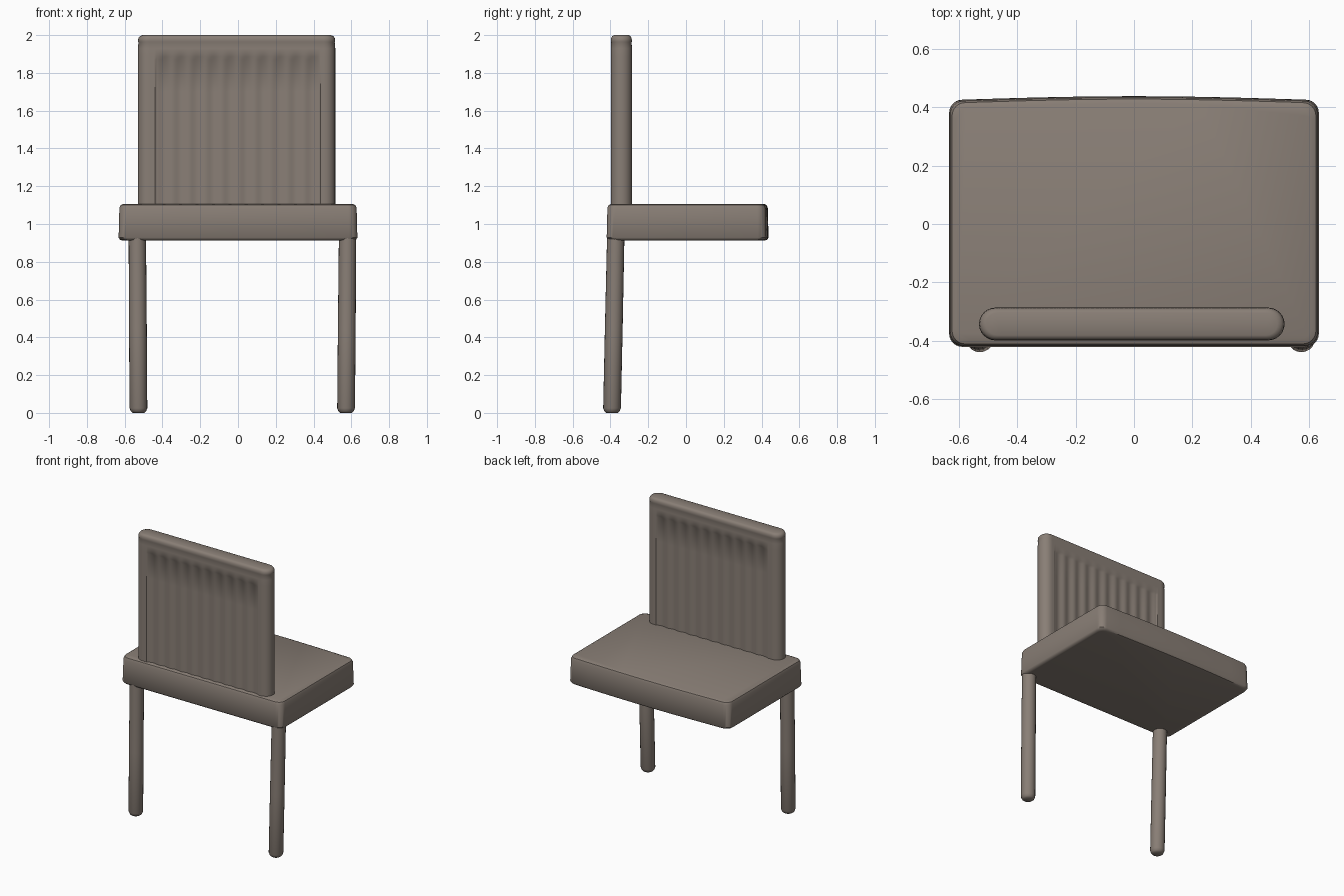
import bpy, bmesh, math

if "Cube" in bpy.data.objects:
    bpy.data.objects.remove(bpy.data.objects["Cube"])

wood = bpy.data.materials.new("warm grey brown")
wood.diffuse_color = (0.25, 0.21, 0.18, 1)
wood.use_nodes = True
wood.node_tree.nodes["Principled BSDF"].inputs["Base Color"].default_value = wood.diffuse_color


def loft(name, rings):
    """Closed skin through a stack of equal-length point rings."""
    bm = bmesh.new()
    rows = [[bm.verts.new(p) for p in ring] for ring in rings]
    n = len(rows[0])
    for a, b in zip(rows, rows[1:]):
        for i in range(n):
            j = (i + 1) % n
            bm.faces.new((a[i], a[j], b[j], b[i]))
    bm.faces.new(rows[0][::-1])
    bm.faces.new(rows[-1])
    bmesh.ops.recalc_face_normals(bm, faces=bm.faces)
    me = bpy.data.meshes.new(name)
    bm.to_mesh(me)
    bm.free()
    ob = bpy.data.objects.new(name, me)
    bpy.context.collection.objects.link(ob)
    me.materials.append(wood)
    bpy.ops.object.select_all(action='DESELECT')
    bpy.context.view_layer.objects.active = ob
    ob.select_set(True)
    bpy.ops.object.shade_smooth_by_angle(angle=math.radians(40))
    return ob


# Seat: rounded slab with a gently bowed long edge
def seat_ring(z, inset):
    hx, y0, y1, r = 0.632 - inset, -0.42 + inset, 0.425 - inset, 0.045
    pts = []
    for cx, cy, a0 in ((hx - r, y1 - r, 0), (r - hx, y1 - r, 90),
                       (r - hx, y0 + r, 180), (hx - r, y0 + r, 270)):
        for k in range(7):
            a = math.radians(a0 + 15 * k)
            pts.append((cx + r * math.cos(a), cy + r * math.sin(a), z))
        if a0 == 0:
            for k in range(1, 10):
                t = k / 10
                x = (hx - r) * (1 - 2 * t)
                pts.append((x, y1 + 0.012 * math.sin(math.pi * t), z))
    return pts


loft("seat", [seat_ring(z, i) for z, i in (
    (0.912, 0.022), (0.916, 0.008), (0.928, 0.0), (1.085, 0.004),
    (1.1, 0.01), (1.107, 0.025))])


# Backrest: round-edged board with fluted panels on both faces
def back_ring(z, inset, flute):
    x0, x1, yc = -0.53 + inset, 0.515 - inset, -0.342
    h = 0.056 - inset * 0.7
    n = 160

    def depth(x):
        d = 0.0
        if abs(x) < 0.435:
            d = 0.005 + 0.007 * (0.5 - 0.5 * math.cos(2 * math.pi * (x + 0.435) / 0.087))
        return h - d * flute

    xs = [x0 + h + (x1 - x0 - 2 * h) * k / n for k in range(n + 1)]
    pts = [(x, yc - depth(x), z) for x in xs]
    for cx, a0, side in ((x1 - h, -90, 1), (x0 + h, 90, -1)):
        if side < 0:
            pts += [(x, yc + depth(x), z) for x in reversed(xs)]
        for k in range(1, 12):
            a = math.radians(a0 + 15 * k)
            pts.append((cx + h * math.cos(a), yc + h * math.sin(a), z))
    return pts


# half-circle arcs use the first eleven inner steps only
def clean(ring):
    return ring


loft("backrest", [clean(back_ring(z, i, f)) for z, i, f in (
    (1.09, 0.0, 1), (1.4, 0.0, 1), (1.7, 0.0, 1), (1.87, 0.0, 1),
    (1.885, 0.0, 0), (1.93, 0.0, 0), (1.962, 0.003, 0), (1.968, 0.0, 0),
    (1.985, 0.003, 0), (1.995, 0.011, 0), (2.0, 0.025, 0))])


# Two slightly splayed round legs
def leg(name, top, foot):
    rings = []
    for z, r in ((0, 0.03), (0.008, 0.04), (0.025, 0.047), (0.45, 0.047), (0.93, 0.046)):
        t = z / 0.93
        cx = foot[0] + (top[0] - foot[0]) * t
        cy = foot[1] + (top[1] - foot[1]) * t
        rings.append([(cx + r * math.cos(math.tau * k / 20),
                       cy + r * math.sin(math.tau * k / 20), z) for k in range(20)])
    loft(name, rings)


leg("left_leg", (-0.533, -0.372), (-0.527, -0.392))
leg("right_leg", (0.58, -0.372), (0.572, -0.392))
